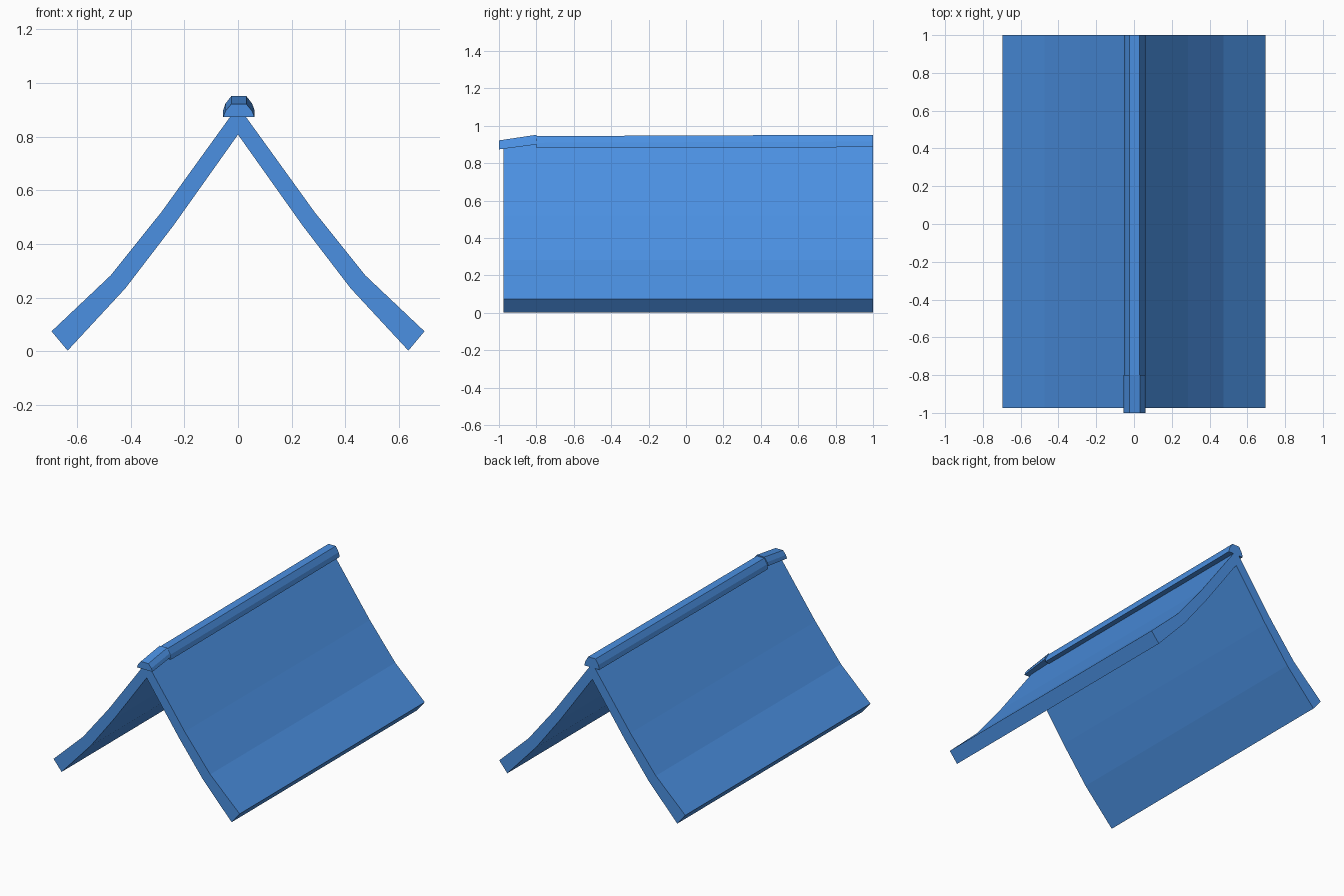
import bpy, bmesh

if "Cube" in bpy.data.objects:
    bpy.data.objects.remove(bpy.data.objects["Cube"], do_unlink=True)

blue = bpy.data.materials.new("roof blue")
blue.use_nodes = True
color = (0.07, 0.28, 0.76, 1)
blue.diffuse_color = color
blue.node_tree.nodes["Principled BSDF"].inputs["Base Color"].default_value = color


def loft(name, sections):
    """Join matching (x, z) outlines placed at y positions into a closed solid."""
    bm = bmesh.new()
    rings = [[bm.verts.new((x, y, z)) for x, z in outline] for y, outline in sections]
    n = len(rings[0])
    for a, b in zip(rings, rings[1:]):
        for i in range(n):
            j = (i + 1) % n
            bm.faces.new((a[i], a[j], b[j], b[i]))
    bm.faces.new(rings[0])
    bm.faces.new(rings[-1])
    bmesh.ops.recalc_face_normals(bm, faces=bm.faces)
    mesh = bpy.data.meshes.new(name)
    bm.to_mesh(mesh)
    bm.free()
    mesh.materials.append(blue)
    obj = bpy.data.objects.new(name, mesh)
    bpy.context.collection.objects.link(obj)
    return obj


# Two flared roof slopes meeting at the ridge
outer = [(0, 0.915), (0.285, 0.52), (0.475, 0.283), (0.695, 0.075)]
inner = [(0.635, 0.003), (0.42, 0.235), (0.24, 0.47), (0, 0.808)]
for name, side in (("left_slope", 1), ("right_slope", -1)):
    outline = [(side * x, z) for x, z in outer + inner]
    loft(name, [(-0.975, outline), (1, outline)])


# Faceted ridge cap outline
def cap(top, bottom, width):
    mid = bottom + 0.45 * (top - bottom)
    half = [(width, bottom), (width * 0.86, mid), (width * 0.48, top)]
    return [(x + 0.003, z) for x, z in half + [(-x, z) for x, z in reversed(half)]]


loft("ridge_cap", [(-0.8, cap(0.945, 0.88, 0.057)), (1, cap(0.952, 0.886, 0.057))])

# Drooping end piece of the ridge
loft("ridge_end", [(-1, cap(0.922, 0.874, 0.058)), (-0.8, cap(0.952, 0.9, 0.058))])
